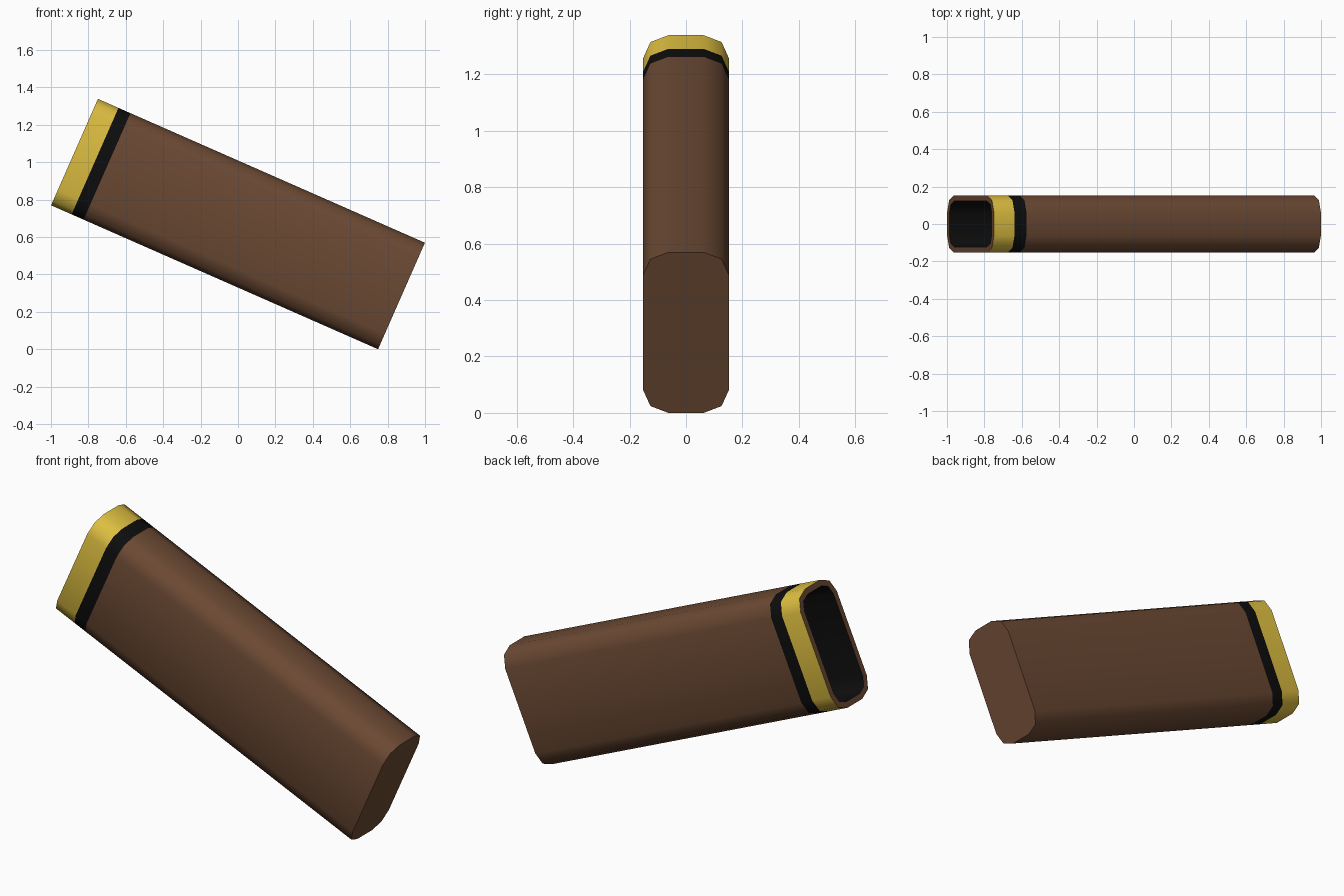
import bpy, bmesh, math
from mathutils import Matrix

if "Cube" in bpy.data.objects:
    bpy.data.objects.remove(bpy.data.objects["Cube"])

LENGTH, HEIGHT, WIDTH = 1.91, 0.622, 0.305
TILT = math.radians(23.75)


def material(name, rgb):
    m = bpy.data.materials.new(name)
    lin = [(c / 255 / 12.92) if c < 10 else ((c / 255 + 0.055) / 1.055) ** 2.4 for c in rgb]
    m.diffuse_color = (*lin, 1)
    m.use_nodes = True
    m.node_tree.nodes["Principled BSDF"].inputs["Base Color"].default_value = m.diffuse_color
    return m


BROWN, GOLD, BLACK = 0, 1, 2
mats = [material("brown leather", (107, 73, 51)),
        material("gold band", (222, 191, 65)),
        material("black", (13, 13, 13))]


def section(inset, radius):
    """Rounded rectangle in the y-z plane, two segments per corner."""
    hw, hh = WIDTH / 2 - inset, HEIGHT / 2 - inset
    pts = []
    for k, (sy, sz) in enumerate(((1, 1), (-1, 1), (-1, -1), (1, -1))):
        for j in range(3):
            a = math.radians(90 * k + 45 * j)
            pts.append((sy * (hw - radius) + radius * math.cos(a),
                        sz * (hh - radius) + radius * math.sin(a)))
    return pts


bm = bmesh.new()


def ring(s, inset, radius):
    return [bm.verts.new((s - LENGTH / 2, y, z)) for y, z in section(inset, radius)]


# rings from closed end, along the outside, over the rim and into the cavity
steps = [(LENGTH, 0, 0.09, None), (0.19, 0, 0.09, BROWN), (0.12, 0, 0.09, BLACK),
         (0, 0, 0.09, GOLD), (0, 0.03, 0.065, BROWN), (1.0, 0.03, 0.065, BLACK)]
prev = None
for s, inset, radius, col in steps:
    cur = ring(s, inset, radius)
    if prev is None:
        bm.faces.new(cur).material_index = BROWN      # closed end
    else:
        for i in range(12):
            j = (i + 1) % 12
            bm.faces.new((prev[i], prev[j], cur[j], cur[i])).material_index = col
    prev = cur
bm.faces.new(prev).material_index = BLACK             # cavity floor

bmesh.ops.recalc_face_normals(bm, faces=bm.faces)

# tilt the case and stand its lower corner on the ground
bm.transform(Matrix.Rotation(TILT, 4, 'Y'))
low = min(v.co.z for v in bm.verts)
bm.transform(Matrix.Translation((0, 0, -low)))

mesh = bpy.data.meshes.new("open_case")
bm.to_mesh(mesh)
bm.free()
for m in mats:
    mesh.materials.append(m)
case = bpy.data.objects.new("open_case", mesh)
bpy.context.collection.objects.link(case)
bpy.context.view_layer.objects.active = case
case.select_set(True)
bpy.ops.object.shade_smooth_by_angle(angle=math.radians(50))
